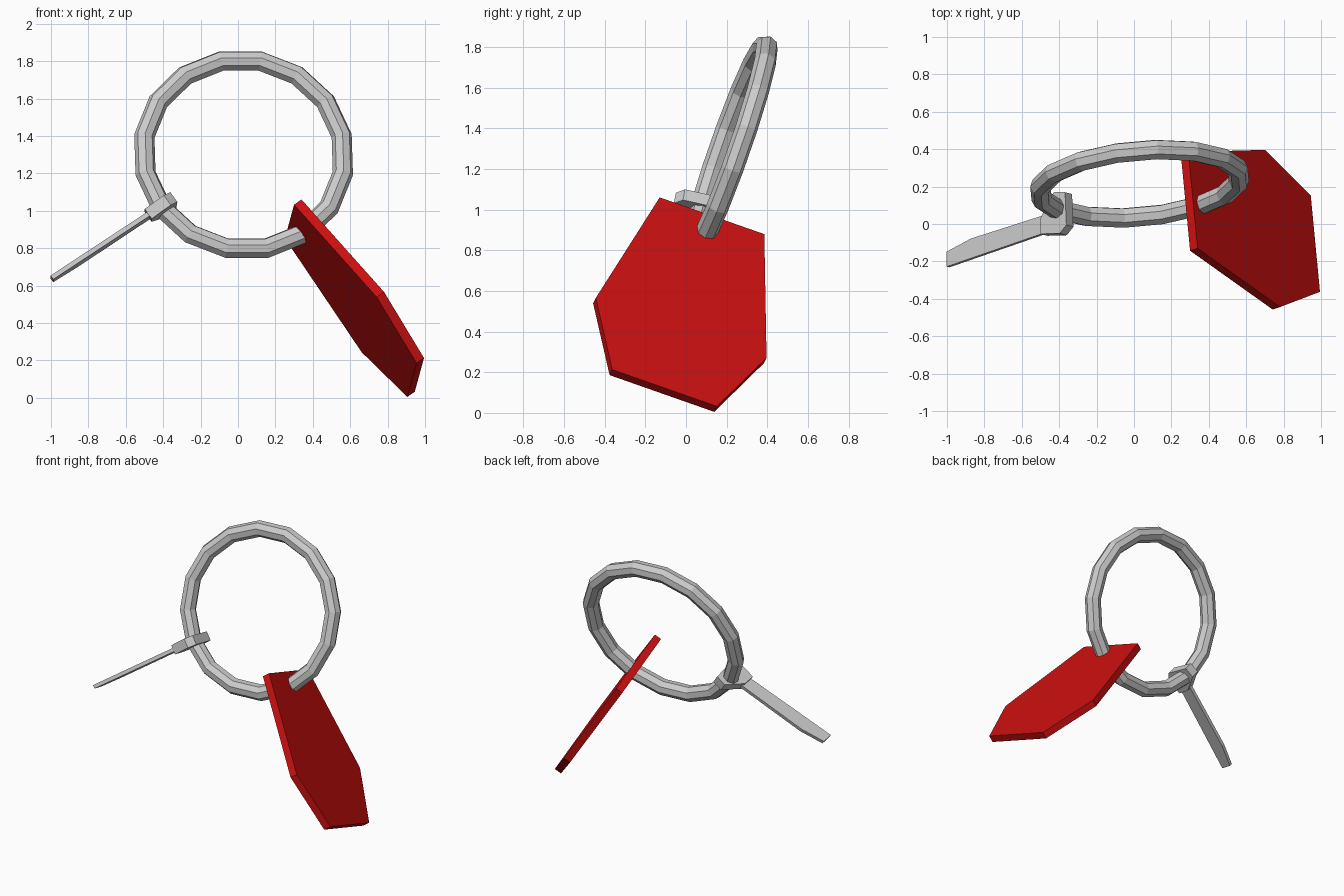
import bpy, bmesh, math
from mathutils import Vector, Matrix

if "Cube" in bpy.data.objects:
    bpy.data.objects.remove(bpy.data.objects["Cube"])


def prism(name, points, offset):
    """Flat plate: a polygon extruded along an offset vector."""
    bm = bmesh.new()
    face = bm.faces.new([bm.verts.new(p) for p in points])
    ext = bmesh.ops.extrude_face_region(bm, geom=[face], use_keep_orig=True)
    moved = [g for g in ext["geom"] if isinstance(g, bmesh.types.BMVert)]
    bmesh.ops.translate(bm, verts=moved, vec=offset)
    bmesh.ops.recalc_face_normals(bm, faces=bm.faces)
    mesh = bpy.data.meshes.new(name)
    bm.to_mesh(mesh)
    bm.free()
    obj = bpy.data.objects.new(name, mesh)
    bpy.context.collection.objects.link(obj)
    return obj


# split ring, tilted backwards
normal = Vector((0.09, -1, 0.35)).normalized()
side = (Vector((1, 0, 0)) - normal * normal.x).normalized()
up = normal.cross(side)
basis = Matrix((side, up, normal)).transposed().to_4x4()
bpy.ops.mesh.primitive_torus_add(major_segments=16, minor_segments=8,
                                 major_radius=0.54, minor_radius=0.055)
ring = bpy.context.object
ring.name = "ring"
ring.matrix_world = (Matrix.Translation((0.03, 0.215, 1.30)) @ basis
                     @ Matrix.Rotation(math.radians(13), 4, 'Z'))

# red six-sided tag: rows of (distance along axis, half width)
top = Vector((0.315, 0.128, 0.97))
axis = Vector((0.598, -0.213, -0.774)).normalized()
wide = Vector((-0.09, 0.94, -0.33)).normalized()
rows = [(0, 0.274), (0.713, 0.447), (1.096, 0.274)]
outline = [top + axis * d + wide * h for d, h in rows]
outline += [top + axis * d - wide * h for d, h in reversed(rows)]
tag = prism("tag", outline, wide.cross(axis).normalized() * 0.05)
red = bpy.data.materials.new("red")
red.diffuse_color = (0.6, 0.005, 0.005, 1)
red.use_nodes = True
red.node_tree.nodes["Principled BSDF"].inputs["Base Color"].default_value = red.diffuse_color
tag.data.materials.append(red)

# key: head and blade lie in one slanted plane
key_normal = Vector((-0.58, 0.155, 0.8)).normalized()


def key_plate(name, outline, thickness):
    half = key_normal * thickness / 2
    pts = [Vector((x, y, 0.96 + 0.725 * (x + 0.5) - 0.194 * (y + 0.01))) + s
           for x, y in outline for s in (Vector((0.0175, -0.005, -0.024)) * 0,)]
    return prism(name, [p + half for p in pts], -2 * half)


key_plate("key_head", [(-0.48, 0.03), (-0.48, -0.058), (-0.378, -0.055),
                       (-0.343, -0.01), (-0.35, 0.165), (-0.41, 0.165)], 0.065)
key_plate("key_blade", [(-0.46, 0.05), (-0.46, -0.045), (-0.995, -0.23),
                        (-0.995, -0.15), (-0.865, -0.08)], 0.025)
